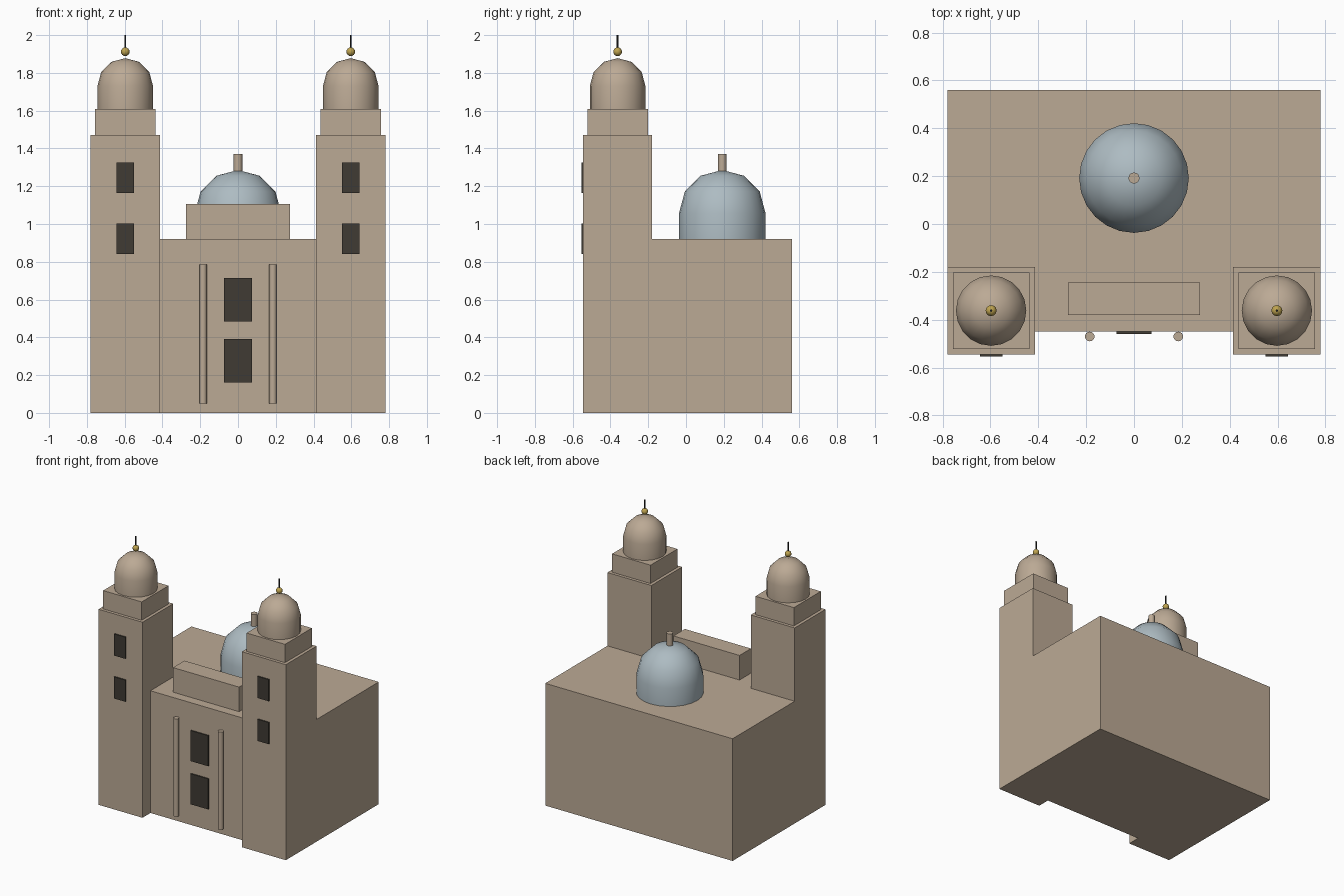
import bpy, bmesh, math
from mathutils import Matrix

if "Cube" in bpy.data.objects:
    bpy.data.objects.remove(bpy.data.objects["Cube"], do_unlink=True)


def material(name, r, g, b):
    m = bpy.data.materials.new(name)
    m.use_nodes = True
    m.diffuse_color = (r, g, b, 1)
    bsdf = next(n for n in m.node_tree.nodes if n.type == 'BSDF_PRINCIPLED')
    bsdf.inputs["Base Color"].default_value = (r, g, b, 1)
    bsdf.inputs["Roughness"].default_value = 0.8
    return m


STONE = material("sandstone", 0.50, 0.40, 0.30)
SLATE = material("pale_blue_dome", 0.42, 0.50, 0.54)
GLASS = material("dark_window", 0.05, 0.043, 0.034)
GOLD = material("gold", 0.52, 0.37, 0.08)
IRON = material("black_iron", 0.02, 0.02, 0.02)


def finish(name, bm, mat, smooth=None):
    bmesh.ops.recalc_face_normals(bm, faces=bm.faces[:])
    mesh = bpy.data.meshes.new(name)
    bm.to_mesh(mesh)
    bm.free()
    mesh.materials.append(mat)
    obj = bpy.data.objects.new(name, mesh)
    bpy.context.collection.objects.link(obj)
    if smooth:
        bpy.ops.object.select_all(action='DESELECT')
        obj.select_set(True)
        bpy.context.view_layer.objects.active = obj
        bpy.ops.object.shade_smooth_by_angle(angle=math.radians(smooth))
    return obj


def box(name, xs, ys, zs, mat=STONE):
    spans = (xs, ys, zs)
    centre = [(a + b) / 2 for a, b in spans]
    size = [b - a for a, b in spans]
    bm = bmesh.new()
    bmesh.ops.create_cube(bm, size=1, matrix=Matrix.Translation(centre) @ Matrix.Diagonal((*size, 1)))
    return finish(name, bm, mat)


def rod(name, x, y, zs, r, mat=STONE, sides=16):
    bm = bmesh.new()
    bmesh.ops.create_cone(bm, cap_ends=True, segments=sides, radius1=r, radius2=r, depth=zs[1] - zs[0],
                          matrix=Matrix.Translation((x, y, sum(zs) / 2)))
    return finish(name, bm, mat, 40)


def dome(name, x, y, z, top, r, mat, sides):
    """Upright drum with a half sphere in three rings on it, lathed."""
    spring = top - r
    profile = [(0, z), (r, z)]
    for a in (0, 30, 60, 90):
        t = math.radians(a)
        profile.append((r * math.cos(t), spring + r * math.sin(t)))
    bm = bmesh.new()
    verts = [bm.verts.new((px, 0, pz)) for px, pz in profile]
    edges = [bm.edges.new(pair) for pair in zip(verts, verts[1:])]
    bmesh.ops.spin(bm, geom=verts + edges, cent=(0, 0, 0), axis=(0, 0, 1), angle=2 * math.pi, steps=sides)
    bmesh.ops.remove_doubles(bm, verts=bm.verts[:], dist=0.0005)
    bmesh.ops.translate(bm, verts=bm.verts[:], vec=(x, y, 0))
    return finish(name, bm, mat, 40)


# Main hall with parapet block
box("main_hall", (-0.78, 0.78), (-0.45, 0.56), (0, 0.92))
box("parapet_block", (-0.275, 0.275), (-0.38, -0.244), (0.92, 1.105))

# Central dome and lantern
dome("central_dome", 0, 0.192, 0.92, 1.286, 0.229, SLATE, 24)
rod("dome_lantern", 0, 0.192, (1.26, 1.37), 0.023)

# Doorway and window above it
box("front_door", (-0.073, 0.073), (-0.459, -0.45), (0.16, 0.39), GLASS)
box("front_window", (-0.073, 0.073), (-0.459, -0.45), (0.485, 0.715), GLASS)

# Twin bell towers
TY = -0.362
for side, s in (("left", 1), ("right", -1)):
    x = 0.597 * s
    rod(side + "_column", 0.185 * s, -0.47, (0.05, 0.785), 0.02)
    box(side + "_tower", (x - 0.183, x + 0.183), (TY - 0.183, TY + 0.183), (0, 1.472))
    box(side + "_belfry", (x - 0.16, x + 0.16), (TY - 0.16, TY + 0.16), (1.472, 1.61))
    for level, low in (("lower", 0.84), ("upper", 1.163)):
        box(f"{side}_{level}_window", (x - 0.047, x + 0.047), (-0.554, -0.545), (low, low + 0.163), GLASS)
    dome(side + "_tower_dome", x, TY, 1.61, 1.878, 0.147, STONE, 20)
    # Gilded ball and iron spike
    bm = bmesh.new()
    bmesh.ops.create_uvsphere(bm, u_segments=12, v_segments=8, radius=0.023,
                              matrix=Matrix.Translation((x, TY, 1.912)))
    finish(side + "_finial_ball", bm, GOLD, 60)
    rod(side + "_finial_spike", x, TY, (1.915, 2.0), 0.005, IRON, 8)
